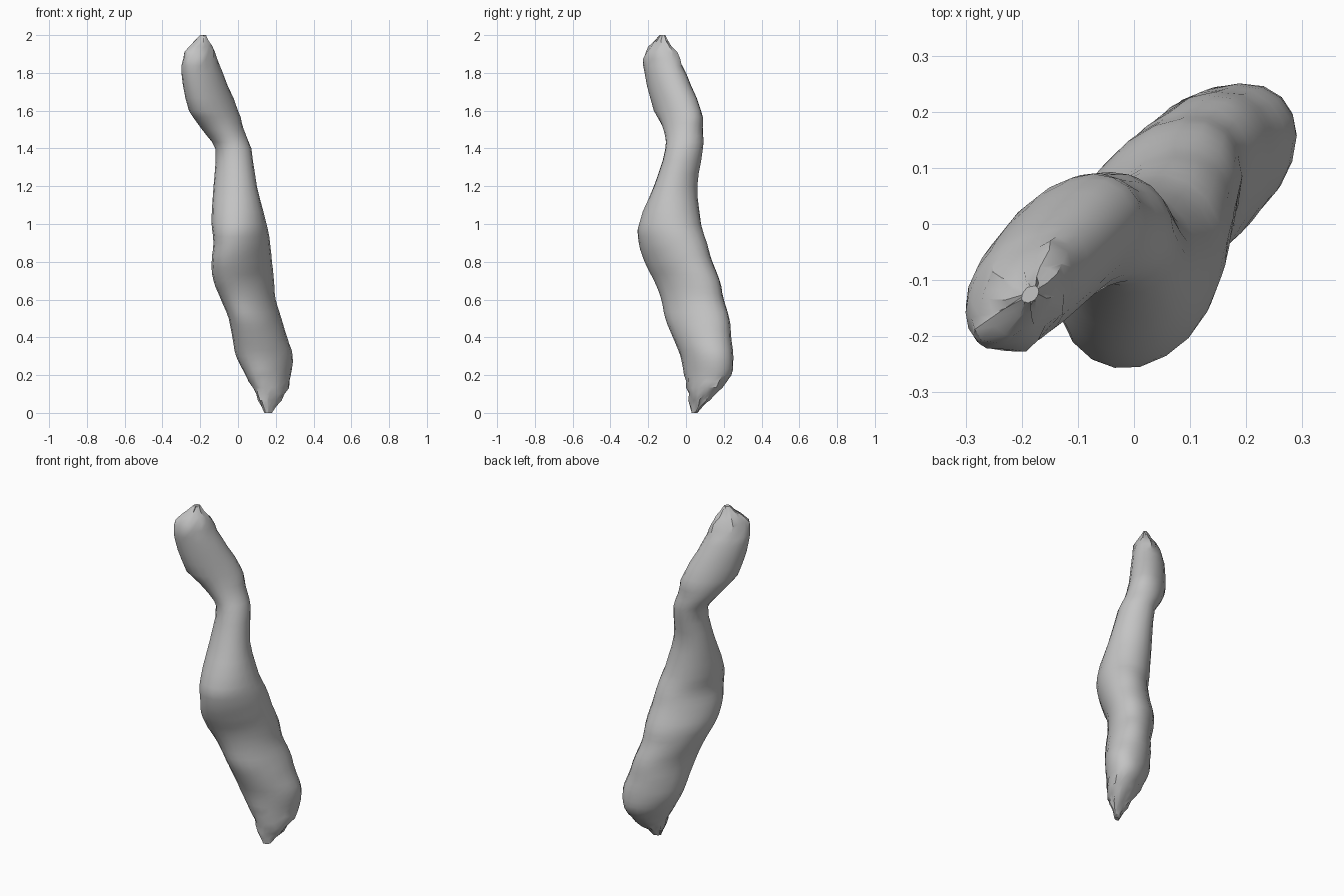
import bpy, bmesh, math, random
from mathutils import Vector

old = bpy.data.objects.get("Cube")
if old:
    bpy.data.objects.remove(old, do_unlink=True)

SIDES = 20
STEPS = 3
rng = random.Random(4)

grey = bpy.data.materials.new("plain grey")
grey.use_nodes = True
colour = (0.55, 0.55, 0.55, 1)
grey.diffuse_color = colour
grey.node_tree.nodes["Principled BSDF"].inputs["Base Color"].default_value = colour

# Stations along the body: height, x range, y range, half thickness across the lean
stations = [
    (0, .14, .18, .03, .06, .012),
    (.1, .09, .25, .01, .16, .065),
    (.2, .04, .28, -.01, .24, .1),
    (.3, -.01, .29, -.03, .25, .12),
    (.4, -.03, .26, -.07, .24, .125),
    (.5, -.05, .23, -.11, .23, .125),
    (.6, -.09, .2, -.13, .2, .125),
    (.7, -.13, .19, -.17, .18, .13),
    (.8, -.14, .18, -.22, .14, .135),
    (.9, -.13, .17, -.25, .11, .14),
    (1, -.14, .15, -.25, .08, .145),
    (1.2, -.13, .1, -.17, .06, .12),
    (1.4, -.12, .07, -.11, .09, .1),
    (1.5, -.19, .03, -.12, .09, .1),
    (1.6, -.26, 0, -.17, .08, .1),
    (1.8, -.3, -.08, -.22, 0, .09),
    (1.91, -.28, -.12, -.22, -.05, .065),
    (2, -.2, -.17, -.14, -.11, .012),
]


def blend(a, b, c, d, t):
    """Smooth curve from b to c, with a and d guiding the slope."""
    return b + .5 * t * (c - a + t * (2*a - 5*b + 4*c - d + t * (3*(b - c) + d - a)))


def ring_points(row):
    """A slanted ellipse that just fills the given x and y ranges."""
    z, left, right, front, back, thin = row
    hx, hy = (right - left) / 2, (back - front) / 2
    shear = ((hx * hx + hy * hy) / 2 - thin * thin) / hx
    shear = max(-.9 * hy, min(.9 * hy, shear))
    rise = math.sqrt(hy * hy - shear * shear)
    for i in range(SIDES):
        a = math.tau * i / SIDES
        yield Vector(((left + right) / 2 + hx * math.cos(a),
                      (front + back) / 2 + shear * math.cos(a) + rise * math.sin(a), z))


# Interpolate the stations into closely spaced rows
rows = []
last = len(stations) - 1
for k in range(last):
    guides = [stations[max(0, min(last, k + o))] for o in (-1, 0, 1, 2)]
    for s in range(STEPS):
        t = s / STEPS
        row = [blend(*vals, t) for vals in zip(*guides)]
        row[0] = stations[k][0] * (1 - t) + stations[k + 1][0] * t
        rows.append(row)
rows.append(stations[last])

# Loft the body, with a slightly crumpled surface at both ends
bm = bmesh.new()
rings = []
for row in rows:
    ring = []
    inner = .02 < row[0] < 1.98
    rough = .008 if inner and (row[0] < .2 or row[0] > 1.85) else .001
    for p in ring_points(row):
        ring.append(bm.verts.new(p + Vector([rng.uniform(-rough, rough) for _ in "xy"] + [0])))
    rings.append(ring)
for low, high in zip(rings, rings[1:]):
    for i in range(SIDES):
        j = (i + 1) % SIDES
        bm.faces.new((low[i], low[j], high[j], high[i]))
bm.faces.new(reversed(rings[0]))
bm.faces.new(rings[-1])
bmesh.ops.recalc_face_normals(bm, faces=bm.faces)

mesh = bpy.data.meshes.new("body")
bm.to_mesh(mesh)
bm.free()
mesh.materials.append(grey)
body = bpy.data.objects.new("body", mesh)
bpy.context.collection.objects.link(body)
bpy.context.view_layer.objects.active = body
body.select_set(True)
bpy.ops.object.shade_smooth_by_angle(angle=math.radians(35))
